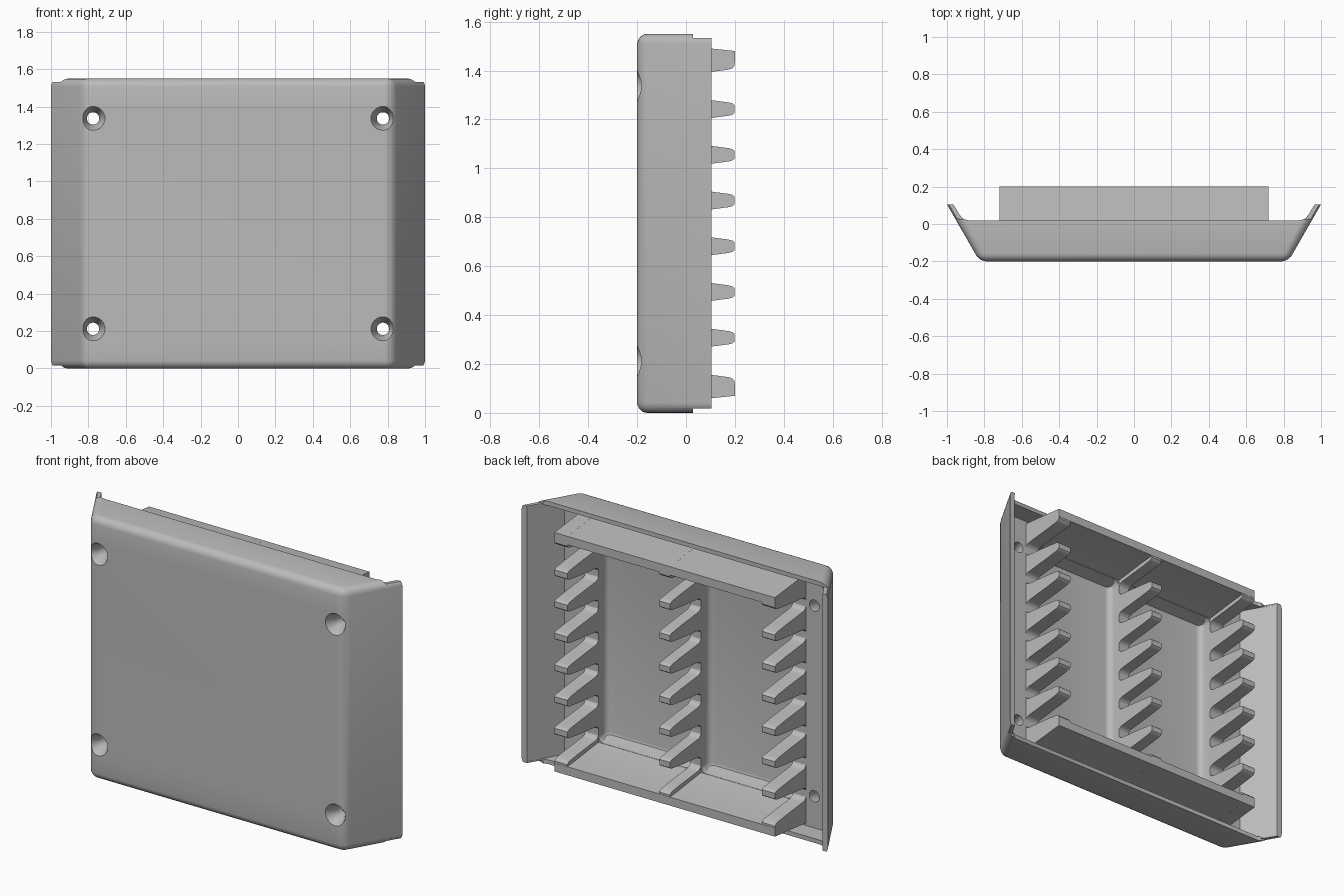
import bpy, bmesh, math
from mathutils import Vector

if "Cube" in bpy.data.objects:
    bpy.data.objects.remove(bpy.data.objects["Cube"], do_unlink=True)

H = 1.55          # overall height
MID = H / 2

grey = bpy.data.materials.new("plain_grey")
grey.use_nodes = True
grey.diffuse_color = (0.5, 0.5, 0.5, 1)
grey.node_tree.nodes["Principled BSDF"].inputs["Base Color"].default_value = (0.5, 0.5, 0.5, 1)


def prism(name, points, axis, lo, hi, bevel=0, edge_rule=None):
    """Extrude a profile: axis Z takes (x, y) points, axis X takes (y, z) points."""
    bm = bmesh.new()
    place = (lambda p, t: (p[0], p[1], t)) if axis == "Z" else (lambda p, t: (t, p[0], p[1]))
    face = bm.faces.new([bm.verts.new(place(p, lo)) for p in points])
    new = bmesh.ops.extrude_face_region(bm, geom=[face])["geom"]
    step = Vector(place((0, 0), hi - lo))
    bmesh.ops.translate(bm, vec=step, verts=[v for v in new if isinstance(v, bmesh.types.BMVert)])
    bmesh.ops.recalc_face_normals(bm, faces=bm.faces)
    if bevel:
        edges = [e for e in bm.edges if edge_rule(e)]
        bmesh.ops.bevel(bm, geom=edges, offset=bevel, segments=5, profile=0.5, affect="EDGES")
    mesh = bpy.data.meshes.new(name)
    bm.to_mesh(mesh)
    bm.free()
    obj = bpy.data.objects.new(name, mesh)
    bpy.context.collection.objects.link(obj)
    mesh.materials.append(grey)
    return obj


def box(name, x0, x1, y0, y1, z0, z1, **kw):
    return prism(name, [(x0, y0), (x1, y0), (x1, y1), (x0, y1)], "Z", z0, z1, **kw)


def cut(target, cutter):
    bpy.context.view_layer.objects.active = target
    mod = target.modifiers.new("cut", "BOOLEAN")
    mod.operation = "DIFFERENCE"
    mod.solver = "EXACT"
    mod.object = cutter
    bpy.ops.object.modifier_apply(modifier=mod.name)
    bpy.data.objects.remove(cutter, do_unlink=True)


def smooth(obj):
    bpy.ops.object.select_all(action="DESELECT")
    obj.select_set(True)
    bpy.context.view_layer.objects.active = obj
    bpy.ops.object.shade_smooth_by_angle(angle=math.radians(32))


def mirrored(half):
    return half + [(-x, y) for x, y in reversed(half)]


def not_back(e):
    return not all(v.co.y > 0.09 for v in e.verts)


# Cover shell with rounded front edges and flared sides
cover = prism("cover_shell", mirrored([(0.825, -0.2), (1.0, 0.105)]), "Z", 0, H,
              bevel=0.042, edge_rule=not_back)

# Hollow inside, leaving thin walls and a thick front
cut(cover, prism("cavity", mirrored([(0.855, -0.09), (0.986, 0.14)]), "Z", 0.025, H - 0.025))

# Lower the top and bottom walls, sweeping up into the side wings
sweep = [(0.885, 0.02), (0.905, 0.024), (0.922, 0.036), (0.936, 0.055), (0.986, 0.14)]
cut(cover, prism("wall_sweep", mirrored(sweep), "Z", -0.1, H + 0.1))

# Trim the wing ends slightly shorter than the body
for z0, z1 in ((-0.1, 0.017), (H - 0.017, H + 0.1)):
    cut(cover, box("wing_trim", -1.2, 1.2, 0.028, 0.3, z0, z1))

# Two round-cornered pockets in the front wall
for x0, x1 in ((-0.635, -0.035), (0.035, 0.635)):
    cut(cover, box("pocket", x0, x1, -0.17, 0.1, 0.155, H - 0.155,
                   bevel=0.035, edge_rule=not_back))

# Countersunk screw holes
for x in (-0.775, 0.775):
    for z in (0.212, 1.337):
        for r_front, r_back, y, depth in ((0.069, 0.033, -0.175, 0.07), (0.033, 0.033, -0.1, 0.3)):
            bpy.ops.mesh.primitive_cone_add(vertices=32, radius1=r_front, radius2=r_back,
                                            depth=depth, location=(x, y, z),
                                            rotation=(-math.pi / 2, 0, 0))
            cut(cover, bpy.context.object)
smooth(cover)

# Comb outline: tapered fingers with round tips and round slot bottoms
fingers = [(0.108, 0.048)] + [(MID + (i - 2.5) * 0.187, 0.037) for i in range(6)] + [(H - 0.108, 0.048)]
outline = [(-0.18, 0.03)]
for i, (z, half) in enumerate(fingers):
    first, last = i == 0, i == len(fingers) - 1
    tip = half - 0.01
    if not first:
        outline += [(-0.06, z - half - 0.017), (0.1, z - half)]
    rise = [(0.175, 1), (0.19, 0.85), (0.198, 0.6)]
    # Outermost sides stay square so they meet the shelves
    outline += [(0.2, z - tip)] if first else [(y, z - tip * k) for y, k in rise]
    outline += [(0.2, z + tip)] if last else [(y, z + tip * k) for y, k in reversed(rise)]
    if not last:
        outline += [(0.1, z + half), (-0.06, z + half + 0.017)]
        a, b = z + half + 0.017, fingers[i + 1][0] - fingers[i + 1][1] - 0.017
        for k in range(1, 8):
            t = math.pi * k / 8
            outline.append((-0.06 - 0.035 * math.sin(t), (a + b) / 2 - (b - a) / 2 * math.cos(t)))
outline.append((-0.18, H - 0.03))

for name, x0, x1 in (("right_comb", 0.635, 0.72), ("centre_comb", -0.035, 0.035),
                     ("left_comb", -0.72, -0.635)):
    smooth(prism(name, outline, "X", x0, x1))

# Shelves joining the end fingers of the combs
shelf = [(-0.18, 0.03), (0.1, 0.06), (0.2, 0.07), (0.2, 0.12), (0.1, 0.13), (-0.1, 0.155), (-0.18, 0.18)]
smooth(prism("bottom_shelf", shelf, "X", -0.72, 0.72))
smooth(prism("top_shelf", [(y, H - z) for y, z in shelf], "X", -0.72, 0.72))
